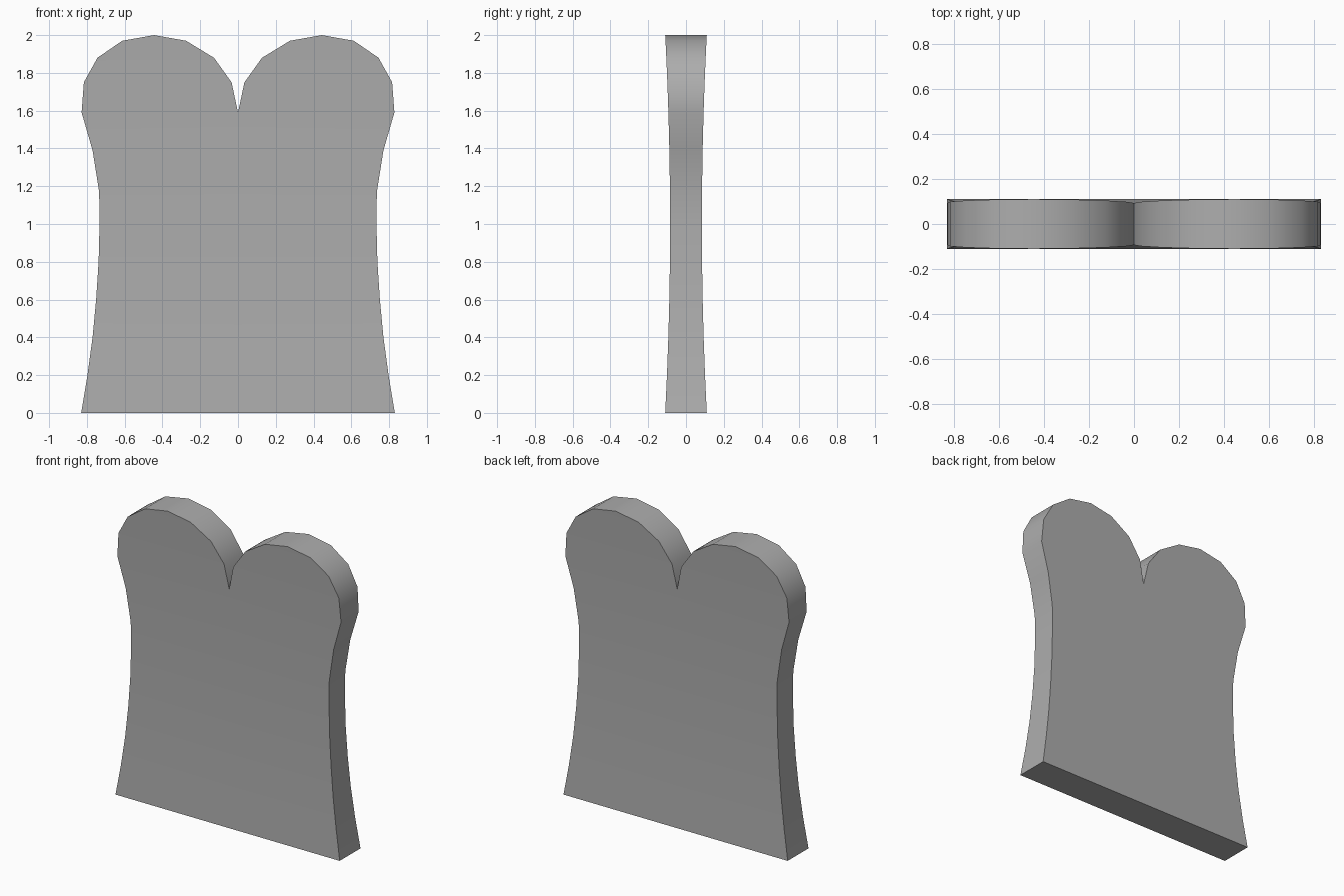
import bpy, bmesh

if "Cube" in bpy.data.objects:
    bpy.data.objects.remove(bpy.data.objects["Cube"])

# Half outline by height: (z, inner x, outer x)
ROWS = [(0, 0, .83), (.2, 0, .797), (.4, 0, .77), (.6, 0, .751), (.8, 0, .738),
        (1.0, 0, .733), (1.17, 0, .735), (1.39, 0, .77), (1.59, 0, .828),
        (1.75, .034, .816), (1.88, .127, .744), (1.97, .275, .613), (2.0, .444, .444)]


def half_depth(z):
    # Slab is thinnest at mid height
    return .084 + .026 * (z - 1) ** 2


bm = bmesh.new()
loops = []
for z, inner, outer in ROWS:
    d = half_depth(z)
    loops.append([bm.verts.new(p) for p in
                  ((inner, -d, z), (outer, -d, z), (outer, d, z), (inner, d, z))])

# Base, then front, outer side, back; inner wall only inside the top notch
bm.faces.new(loops[0][::-1])
for i, (a, b) in enumerate(zip(loops, loops[1:])):
    for k in range(4 if ROWS[i + 1][1] > 0 else 3):
        n = (k + 1) % 4
        bm.faces.new((a[k], a[n], b[n], b[k]))
bmesh.ops.remove_doubles(bm, verts=bm.verts, dist=.0005)
bmesh.ops.recalc_face_normals(bm, faces=bm.faces)

mesh = bpy.data.meshes.new("bread_slice")
bm.to_mesh(mesh)
bm.free()
slab = bpy.data.objects.new("bread_slice", mesh)
bpy.context.collection.objects.link(slab)
bpy.context.view_layer.objects.active = slab
slab.select_set(True)

# Darker grey surface
grey = bpy.data.materials.new("dark_grey")
grey.diffuse_color = (.42, .42, .42, 1)
grey.use_nodes = True
grey.node_tree.nodes["Principled BSDF"].inputs["Base Color"].default_value = grey.diffuse_color
mesh.materials.append(grey)

# Mirror to the left lobe, soft rim with sharp borders
mirror = slab.modifiers.new("mirror", 'MIRROR')
mirror.use_axis[0] = True
mirror.merge_threshold = .0005
bpy.ops.object.modifier_apply(modifier="mirror")
bpy.ops.object.shade_smooth_by_angle(angle=.6)
